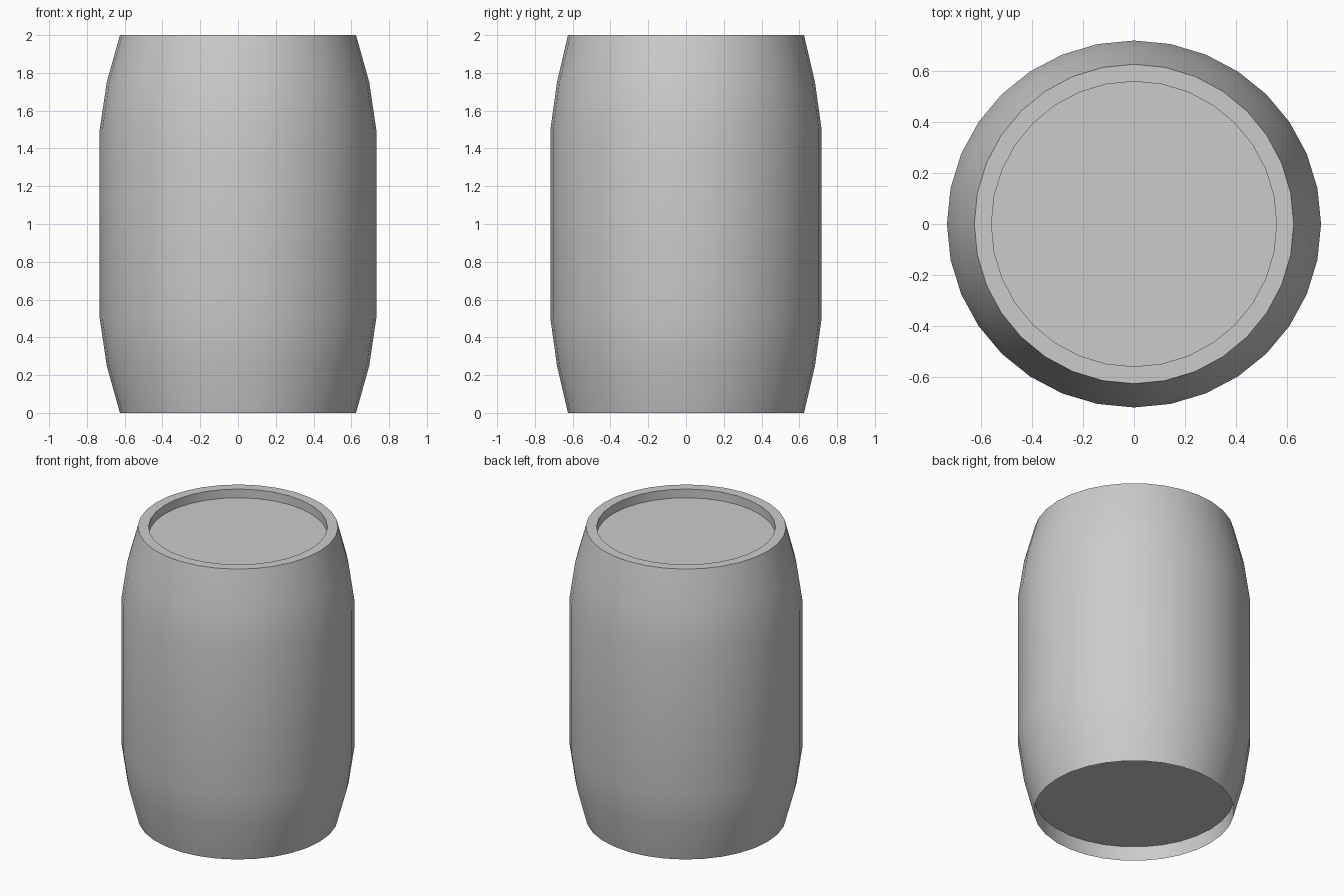
import bpy, bmesh, math

if "Cube" in bpy.data.objects:
    bpy.data.objects.remove(bpy.data.objects["Cube"])

SIDES = 32

# Lathe profile (x radius, y radius, z), from recessed base up to recessed lid
profile = [
    (0.625, 0.625, 0.10),
    (0.625, 0.625, 0.00),
    (0.695, 0.683, 0.25),
    (0.732, 0.718, 0.50),
    (0.732, 0.718, 1.50),
    (0.695, 0.683, 1.75),
    (0.625, 0.625, 2.00),
    (0.558, 0.558, 2.00),
    (0.558, 0.558, 1.94),
]


def ring(bm, rx, ry, z):
    step = 2 * math.pi / SIDES
    return [bm.verts.new((rx * math.cos(i * step), ry * math.sin(i * step), z))
            for i in range(SIDES)]


# Barrel body with sunken ends
bm = bmesh.new()
rings = [ring(bm, *p) for p in profile]
for low, high in zip(rings, rings[1:]):
    for i in range(SIDES):
        j = (i + 1) % SIDES
        bm.faces.new((low[i], low[j], high[j], high[i]))
bm.faces.new(rings[0][::-1])
bm.faces.new(rings[-1])
bmesh.ops.recalc_face_normals(bm, faces=bm.faces)

mesh = bpy.data.meshes.new("barrel_body")
bm.to_mesh(mesh)
bm.free()
barrel = bpy.data.objects.new("barrel_body", mesh)
bpy.context.collection.objects.link(barrel)

# Smooth staves, sharp rims
bpy.context.view_layer.objects.active = barrel
barrel.select_set(True)
bpy.ops.object.shade_smooth_by_angle(angle=math.radians(30))
